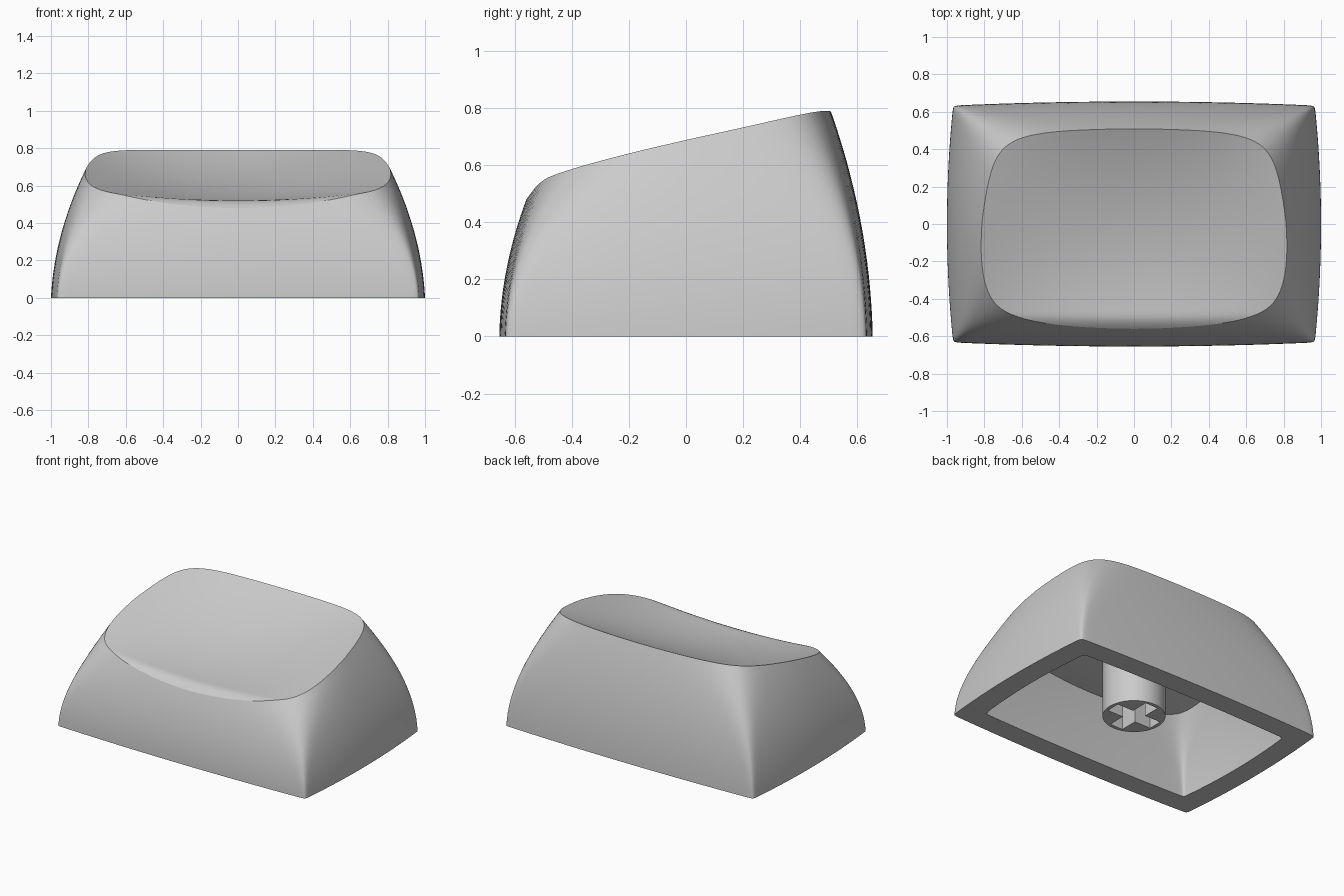
import bpy, bmesh, math

if "Cube" in bpy.data.objects:
    bpy.data.objects.remove(bpy.data.objects["Cube"], do_unlink=True)

grey = bpy.data.materials.new("light_grey")
grey.use_nodes = True
grey.diffuse_color = (0.6, 0.6, 0.6, 1)
grey.node_tree.nodes["Principled BSDF"].inputs["Base Color"].default_value = (0.6, 0.6, 0.6, 1)

SEG = 32      # columns per side
ROWS = 18     # rows up each wall
RINGS = 20    # rings across the dish and the ceiling
WALL = 0.15   # side thickness
ROOF = 0.09   # top thickness


def dish(x, y):
    """Height of the scooped top, rolling down at the front lip."""
    z = 0.59 + 0.265 * y + 0.25 * y * y
    z += (0.15 - 0.03 * y - 0.33 * y * y) * x * x
    lip = max(0, -0.48 - y) / 0.08
    return z - 0.04 * lip * lip


def wall_point(u, v, z, inset):
    """Point of the bulging rounded-rectangle section at height z."""
    front = v < 0
    half_x = 1 - 0.05 * z - 0.32 * z * z - inset
    half_y = 0.655 - 0.02 * z - (0.37 if front else 0.21) * z * z - inset
    bulge = 0.07 + (0.36 if front else 0.13) * z * z
    corner = 0.96 - (0.36 if front else 0.17) * z * z
    # exponent that puts the section's corner at the wanted reach
    m = -0.5 / math.log2(corner * math.sqrt(1 + bulge))
    r = ((u * u + bulge * v * v) ** m + (v * v + bulge * u * u) ** m) ** (-0.5 / m)
    return u * r * half_x, v * r * half_y, z


def directions():
    """Directions round a square, packed closer at the corners."""
    out = []
    for side in range(4):
        c, s = round(math.cos(side * math.pi / 2)), round(math.sin(side * math.pi / 2))
        for i in range(SEG):
            t = math.sin(math.pi / 2 * (2 * i / SEG - 1))
            out.append((c - s * t, s + c * t))
    return out


def wall_loops(dirs, inset, drop):
    """Loops from the foot up to where the wall meets the lowered dish."""
    tops = []
    for u, v in dirs:
        lo, hi = 0.2, 0.85
        for _ in range(40):
            mid = (lo + hi) / 2
            x, y, z = wall_point(u, v, mid, inset)
            if z < dish(x, y) - drop:
                lo = mid
            else:
                hi = mid
        tops.append(lo)
    return [[wall_point(u, v, h * k / ROWS, inset) for (u, v), h in zip(dirs, tops)]
            for k in range(ROWS + 1)]


def dish_loops(edge, drop):
    """Loops shrinking from an edge to the middle over the lowered dish."""
    out = []
    for k in range(1, RINGS):
        s = 1 - (k / RINGS) ** 1.4
        out.append([(x * s, y * s, dish(x * s, y * s) - drop) for x, y, _ in edge])
    return out


def finish(bm, name, sharp=()):
    """Make an object, smooth except at creases and the given edges."""
    bmesh.ops.recalc_face_normals(bm, faces=bm.faces[:])
    for f in bm.faces:
        f.smooth = True
    for e in bm.edges:
        e.smooth = not (e in sharp or e.calc_face_angle(0) > math.radians(50))
    mesh = bpy.data.meshes.new(name)
    bm.to_mesh(mesh)
    bm.free()
    mesh.materials.append(grey)
    obj = bpy.data.objects.new(name, mesh)
    bpy.context.collection.objects.link(obj)
    return obj


# Cap shell: ceiling, inner wall, foot, outer wall and dish as one skin
dirs = directions()
inner = wall_loops(dirs, WALL, ROOF)
outer = wall_loops(dirs, 0, 0)
inside = inner + dish_loops(inner[-1], ROOF)
loops = inside[::-1] + outer + dish_loops(outer[-1], 0)

bm = bmesh.new()
rows = [[bm.verts.new(p) for p in loop] for loop in loops]
n = len(dirs)
for a, b in zip(rows, rows[1:]):
    for i in range(n):
        j = (i + 1) % n
        bm.faces.new((a[i], a[j], b[j], b[i]))
for row, drop in ((rows[0], ROOF), (rows[-1], 0)):
    centre = bm.verts.new((0, 0, dish(0, 0) - drop))
    for i in range(n):
        bm.faces.new((row[i], row[(i + 1) % n], centre))
rim = set(rows[len(inside) + ROWS])
finish(bm, "cap_shell", {e for e in bm.edges if set(e.verts) <= rim})


# Stem with a cross-shaped socket cut up from below
def box(name, size, z):
    bm = bmesh.new()
    bmesh.ops.create_cube(bm, size=1)
    bmesh.ops.scale(bm, vec=size, verts=bm.verts[:])
    bmesh.ops.translate(bm, vec=(0, 0, z), verts=bm.verts[:])
    return finish(bm, name)


bm = bmesh.new()
bmesh.ops.create_cone(bm, cap_ends=True, segments=64, radius1=0.2, radius2=0.2, depth=0.4)
for vert in bm.verts:
    # the top end sinks into the roof, following its slope
    vert.co.z = 0.07 if vert.co.z < 0 else dish(vert.co.x, vert.co.y) - ROOF / 2
stem = finish(bm, "stem")
bpy.context.view_layer.objects.active = stem
for size in ((0.35, 0.1, 0.4), (0.1, 0.35, 0.4)):
    cutter = box("socket_cutter", size, 0.15)
    cutter.hide_render = True
    mod = stem.modifiers.new("socket", "BOOLEAN")
    mod.operation = "DIFFERENCE"
    mod.solver = "EXACT"
    mod.object = cutter
    bpy.ops.object.modifier_apply(modifier=mod.name)
    bpy.data.objects.remove(cutter, do_unlink=True)
stem.select_set(True)
bpy.ops.object.shade_smooth_by_angle(angle=math.radians(35))
